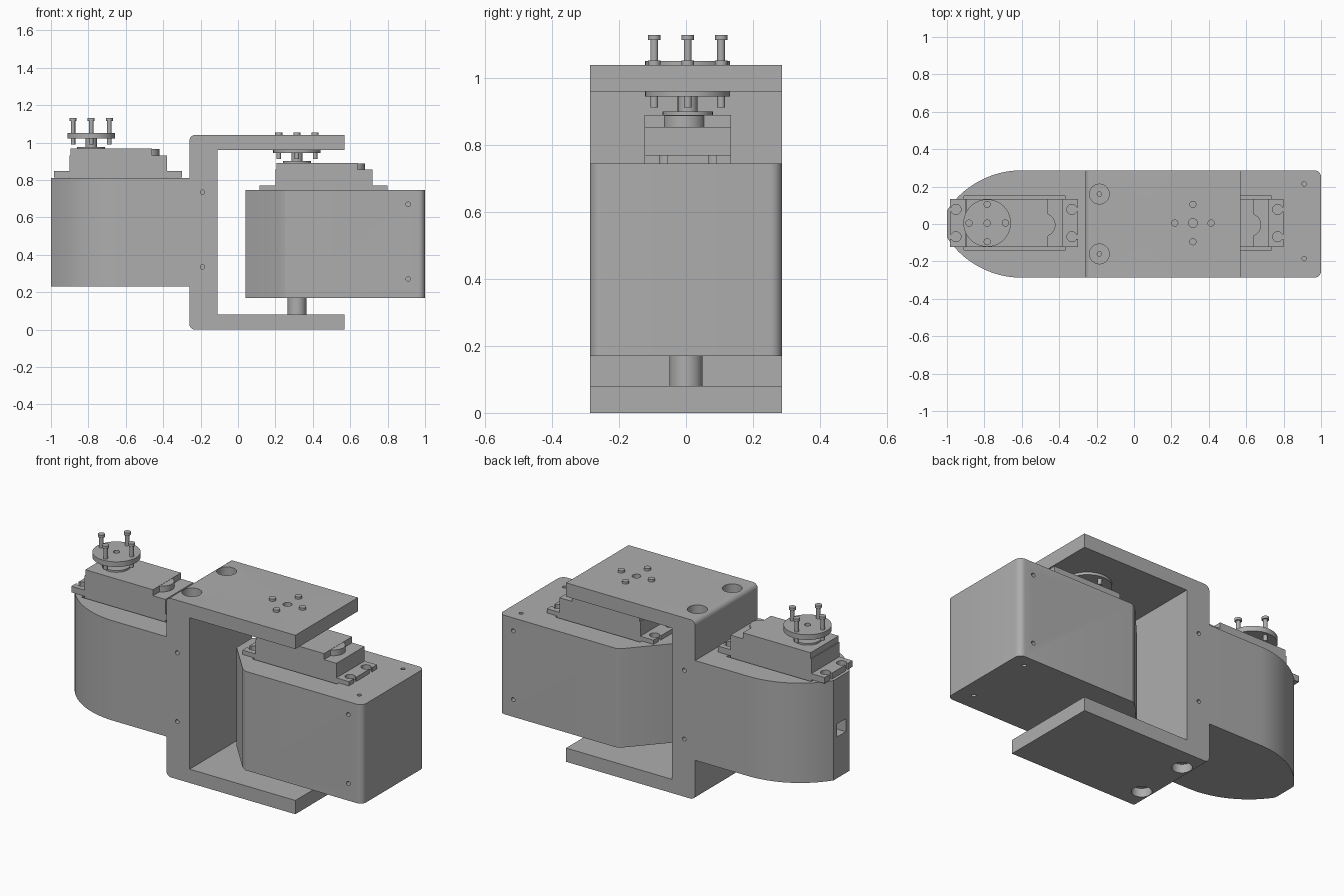
import bpy
import bmesh
from math import sin, cos, pi, asin
from mathutils import Matrix, Vector

if "Cube" in bpy.data.objects:
    bpy.data.objects.remove(bpy.data.objects["Cube"], do_unlink=True)

GREY = (0.42, 0.42, 0.42, 1)
grey = bpy.data.materials.new("matte grey")
grey.use_nodes = True
grey.diffuse_color = GREY
grey.node_tree.nodes["Principled BSDF"].inputs["Base Color"].default_value = GREY


def add(name, bm):
    bmesh.ops.recalc_face_normals(bm, faces=bm.faces)
    mesh = bpy.data.meshes.new(name)
    bm.to_mesh(mesh)
    bm.free()
    mesh.materials.append(grey)
    ob = bpy.data.objects.new(name, mesh)
    bpy.context.collection.objects.link(ob)
    return ob


def prism(name, outline, lo, hi, axis="Z"):
    """Extrude a 2D outline along Z, or an XZ outline along Y."""
    bm = bmesh.new()
    place = (lambda p: (p[0], p[1], lo)) if axis == "Z" else (lambda p: (p[0], lo, p[1]))
    step = (0, 0, hi - lo) if axis == "Z" else (0, hi - lo, 0)
    face = bm.faces.new([bm.verts.new(place(p)) for p in outline])
    out = bmesh.ops.extrude_face_region(bm, geom=[face])["geom"]
    bmesh.ops.translate(bm, vec=step, verts=[g for g in out if isinstance(g, bmesh.types.BMVert)])
    return add(name, bm)


def box(name, x, y, z):
    return prism(name, [(x[0], y[0]), (x[1], y[0]), (x[1], y[1]), (x[0], y[1])], *z)


def cyl(name, centre, r, lo, hi, axis="Z", sides=32):
    ring = [(centre[0] + r * cos(2 * pi * i / sides), centre[1] + r * sin(2 * pi * i / sides))
            for i in range(sides)]
    return prism(name, ring, lo, hi, axis)


def arc(cx, cy, r, a0, a1, n):
    return [(cx + r * cos(a0 + (a1 - a0) * i / n), cy + r * sin(a0 + (a1 - a0) * i / n))
            for i in range(n + 1)]


def cut(target, cutter):
    mod = target.modifiers.new("cut", "BOOLEAN")
    mod.operation = "DIFFERENCE"
    mod.solver = "EXACT"
    mod.object = cutter
    bpy.context.view_layer.objects.active = target
    bpy.ops.object.modifier_apply(modifier=mod.name)
    bpy.data.objects.remove(cutter, do_unlink=True)


def smooth(ob):
    bpy.ops.object.select_all(action="DESELECT")
    ob.select_set(True)
    bpy.context.view_layer.objects.active = ob
    bpy.ops.object.shade_smooth_by_angle(angle=0.5)


def mirrored(half):
    """Close a half outline by mirroring it across y = 0."""
    return half + [(x, -y) for x, y in reversed(half)]


W = 0.287            # half width of the housings
HORN_X = 0.315       # pivot axis of the right housing
SHIFT = Vector((-1.1, 0, 0.077))   # left servo relative to the right one
SY = 0.005

# C-shaped bracket with rounded outer corners
r = 0.03
profile = [(0.57, 0), (0.57, 0.08), (-0.11, 0.08), (-0.11, 0.96), (0.57, 0.96), (0.57, 1.04)]
profile += arc(-0.26 + r, 1.04 - r, r, pi / 2, pi, 6)
profile += arc(-0.26 + r, r, r, pi, 1.5 * pi, 6)
bracket = prism("bracket", profile, -W, W, "Y")
for y in (-0.16, 0.16):
    for lo, hi, deep_lo, deep_hi in ((0.99, 1.1, 0.85, 1.0), (-0.1, 0.05, 0.04, 0.19)):
        cut(bracket, cyl("counterbore", (-0.185, y), 0.053, lo, hi))
        cut(bracket, cyl("bolt_hole", (-0.185, y), 0.012, deep_lo, deep_hi, sides=12))
cut(bracket, cyl("pivot_hole", (HORN_X, SY), 0.024, 0.9, 1.1, sides=20))
for side in (-1, 1):
    for z in (0.335, 0.735):
        ends = sorted((side * 0.2, side * 0.35))
        cut(bracket, cyl("side_hole", (-0.19, z), 0.012, *ends, axis="Y", sides=12))

# Left housing with a rounded nose
R = 0.48
nose = arc(-0.6, W - R, R, pi / 2, pi / 2 + asin(0.4 / R), 14)
left_housing = prism("left_housing", mirrored([(-0.255, W)] + nose), 0.23, 0.81)
cut(left_housing, box("servo_pocket", (-0.91, -0.365), (-0.14, 0.15), (0.7, 0.9)))
cut(left_housing, box("cable_slot", (-1.1, -0.86), (-0.04, 0.04), (0.47, 0.545)))

# Right housing with a wedge at its inner end and rounded outer corners
c = 0.035
half = [(0.04, 0.07), (0.215, 0.265), (0.25, W)] + arc(1 - c, W - c, c, pi / 2, 0, 6)
right_housing = prism("right_housing", mirrored(half), 0.17, 0.745)
cut(right_housing, box("servo_pocket", (0.19, 0.735), (-0.14, 0.15), (0.64, 0.8)))
for side in (-1, 1):
    for z in (0.27, 0.67):
        ends = sorted((side * 0.2, side * 0.35))
        cut(right_housing, cyl("side_hole", (0.91, z), 0.012, *ends, axis="Y", sides=12))
    for lo, hi in ((0.1, 0.25), (0.66, 0.8)):
        cut(right_housing, cyl("end_hole", (0.91, 0.015 + side * 0.2), 0.012, lo, hi, sides=12))

pivot_peg = cyl("pivot_peg", (HORN_X, 0), 0.05, 0.075, 0.175)


# Servo with slotted tabs, deck, output shaft, horn and screws
def servo(label, shift):
    y = (SY - 0.129, SY + 0.129)
    tabs = box(label + "_servo_tabs", (0.115, 0.8), y, (0.735, 0.77))
    for x, end in ((0.148, 0.05), (0.768, 0.85)):
        for dy in (-0.073, 0.073):
            cut(tabs, cyl("tab_hole", (x, SY + dy), 0.027, 0.7, 0.8, sides=20))
            cut(tabs, box("tab_slot", sorted((x, end)), (SY + dy - 0.011, SY + dy + 0.011), (0.7, 0.8)))
    centre = (HORN_X, SY)
    parts = [
        tabs,
        box(label + "_servo_case", (0.2, 0.72), y, (0.66, 0.855)),
        box(label + "_servo_deck", (0.205, 0.64), y, (0.85, 0.89)),
        cyl(label + "_gear_bump", (0.617, SY - 0.01), 0.063, 0.85, 0.889),
        cyl(label + "_shaft_collar", centre, 0.075, 0.885, 0.9),
        cyl(label + "_output_shaft", centre, 0.03, 0.895, 0.95, sides=20),
    ]
    horn = cyl(label + "_horn", centre, 0.127, 0.945, 0.975 if label == "left" else 0.96, sides=40)
    cut(horn, cyl("horn_hole", centre, 0.017, 0.952, 1.1, sides=16))
    parts.append(horn)
    for i in range(4):
        spot = (HORN_X + 0.097 * cos(i * pi / 2), SY + 0.1 * sin(i * pi / 2))
        parts.append(cyl(label + "_horn_screw", spot, 0.012, 0.912, 1.042, sides=14))
        parts.append(cyl(label + "_screw_head", spot, 0.019, 1.038, 1.053, sides=16))
    for ob in parts:
        ob.data.transform(Matrix.Translation(shift))
        smooth(ob)


servo("right", Vector((0, 0, 0)))
servo("left", SHIFT)

for ob in (bracket, left_housing, right_housing, pivot_peg):
    smooth(ob)
